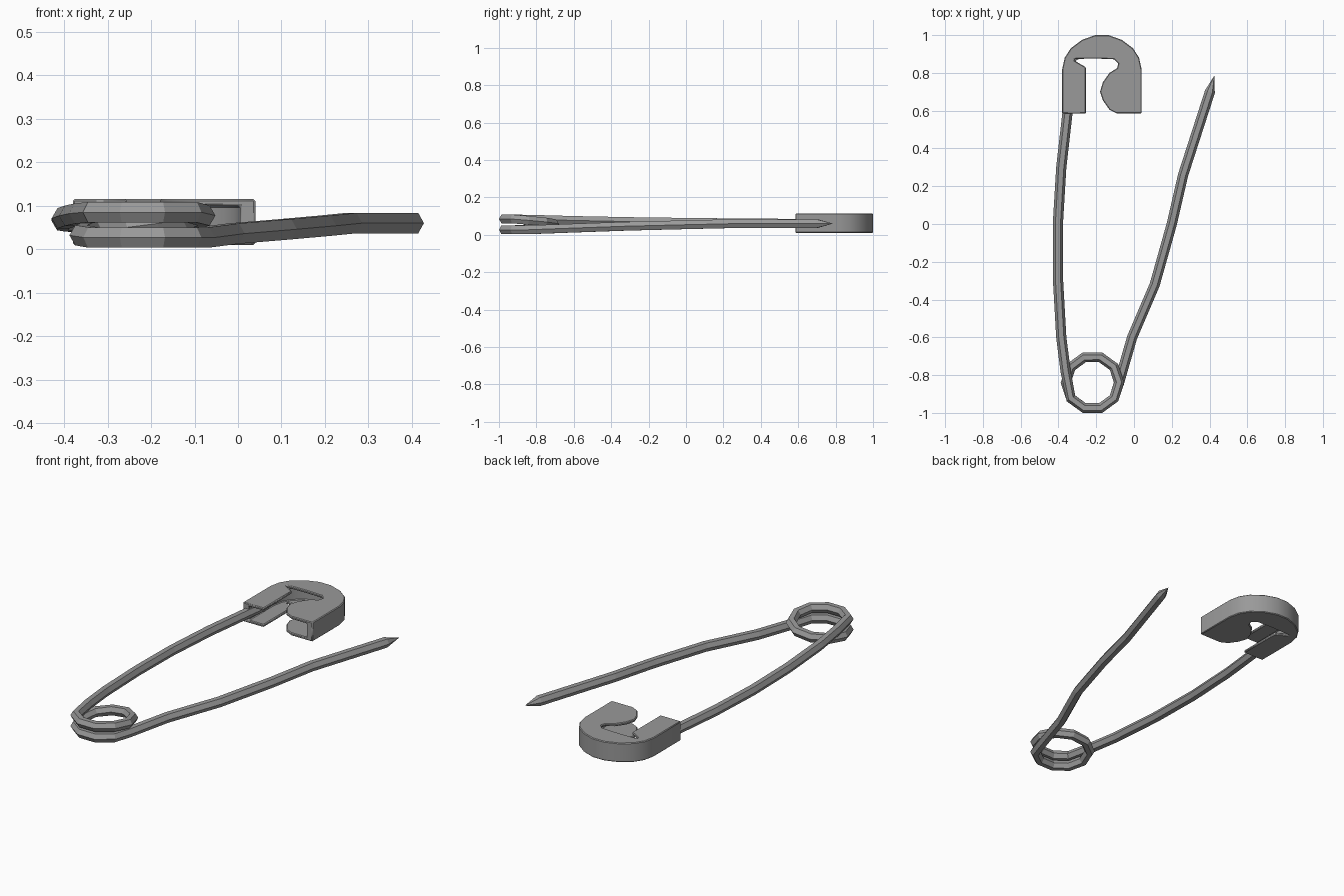
import bpy, bmesh
from math import sin, cos, pi, radians
from mathutils import Vector

cube = bpy.data.objects.get("Cube")
if cube:
    bpy.data.objects.remove(cube, do_unlink=True)

steel = bpy.data.materials.new("grey_steel")
steel.use_nodes = True
GREY = (0.32, 0.32, 0.32, 1)
steel.diffuse_color = GREY
steel.node_tree.nodes["Principled BSDF"].inputs["Base Color"].default_value = GREY


def finish(bm, name):
    bmesh.ops.recalc_face_normals(bm, faces=bm.faces)
    mesh = bpy.data.meshes.new(name)
    bm.to_mesh(mesh)
    bm.free()
    mesh.materials.append(steel)
    obj = bpy.data.objects.new(name, mesh)
    bpy.context.collection.objects.link(obj)
    return obj


def prism(name, outline, low, high):
    """Extrude a flat outline from one height to another."""
    bm = bmesh.new()
    face = bm.faces.new([bm.verts.new((x, y, low)) for x, y in outline])
    top = bmesh.ops.extrude_face_region(bm, geom=[face])["geom"]
    bmesh.ops.translate(bm, vec=(0, 0, high - low),
                        verts=[v for v in top if isinstance(v, bmesh.types.BMVert)])
    return finish(bm, name)


def sweep(name, path, radius, sides=6):
    """Hexagonal wire along a path, ending in a sharp point."""
    bm = bmesh.new()
    points = [Vector(p) for p in path]
    rings = []
    for i, p in enumerate(points[:-1]):
        before = (p - points[max(i - 1, 0)]).normalized()
        along = (before + (points[i + 1] - p).normalized()).normalized()
        side = along.cross(Vector((0, 0, 1))).normalized()
        up = side.cross(along)
        rings.append([bm.verts.new(p + radius * (cos(k * 2 * pi / sides) * side
                                                 + sin(k * 2 * pi / sides) * up))
                      for k in range(sides)])
    tip = bm.verts.new(points[-1])
    bm.faces.new(rings[0])
    for k in range(sides):
        n = (k + 1) % sides
        for a, b in zip(rings, rings[1:]):
            bm.faces.new((a[k], a[n], b[n], b[k]))
        bm.faces.new((rings[-1][k], rings[-1][n], tip))
    return finish(bm, name)


# Wire: fixed arm, one and a half turns of coil, then the pointed arm
fixed_arm = [(-0.335, 0.72, 0.062), (-0.352, 0.59, 0.062), (-0.385, 0.3, 0.064),
             (-0.403, 0, 0.067), (-0.402, -0.3, 0.071), (-0.385, -0.6, 0.077),
             (-0.362, -0.78, 0.082)]
coil = []
for angle in range(216, 721, 36):
    drop = min(max((angle - 330) / 230, 0), 1)
    a = radians(angle)
    coil.append((-0.22 + 0.141 * cos(a), -0.84 + 0.141 * sin(a), 0.085 - 0.058 * drop))
pin_arm = [(-0.01, -0.6, 0.036), (0.11, -0.32, 0.046), (0.2, 0, 0.054),
           (0.26, 0.26, 0.06), (0.402, 0.7, 0.06), (0.425, 0.785, 0.06)]
sweep("wire", fixed_arm + coil + pin_arm, 0.027)

# Clasp: folded cap with a hooked mouth
arch = [(-0.38, 0.585), (-0.38, 0.82), (-0.367, 0.88), (-0.335, 0.93), (-0.275, 0.975),
        (-0.205, 1.0), (-0.135, 1.0), (-0.065, 0.975), (-0.005, 0.93), (0.027, 0.88),
        (0.04, 0.82), (0.04, 0.585)]
mouth = [(-0.09, 0.585), (-0.13, 0.605), (-0.165, 0.655), (-0.18, 0.7), (-0.165, 0.75),
         (-0.13, 0.8), (-0.09, 0.825), (-0.083, 0.85), (-0.105, 0.872), (-0.2, 0.876),
         (-0.315, 0.874), (-0.315, 0.865), (-0.255, 0.83), (-0.255, 0.585)]
clasp = prism("clasp", arch + mouth, 0.01, 0.115)

# Hollow the clasp, leaving two plates and the outer wall
inner = [(-0.17 + (x + 0.17) * 0.83, 0.55 + (y - 0.55) * 0.92) for x, y in arch]
inner[0] = (inner[0][0], 0.5)
inner[-1] = (inner[-1][0], 0.5)
cutter = prism("clasp_cutter", inner, 0.025, 0.1)
cutter.hide_render = True
bpy.context.view_layer.objects.active = clasp
clasp.select_set(True)
hollow = clasp.modifiers.new("hollow", "BOOLEAN")
hollow.operation = "DIFFERENCE"
hollow.solver = "EXACT"
hollow.object = cutter
bpy.ops.object.modifier_apply(modifier="hollow")
bpy.data.objects.remove(cutter, do_unlink=True)
bevel = clasp.modifiers.new("soft_edges", "BEVEL")
bevel.width = 0.004
bevel.segments = 1
bevel.limit_method = "ANGLE"
bevel.angle_limit = radians(50)
bpy.ops.object.shade_smooth_by_angle(angle=radians(35))
